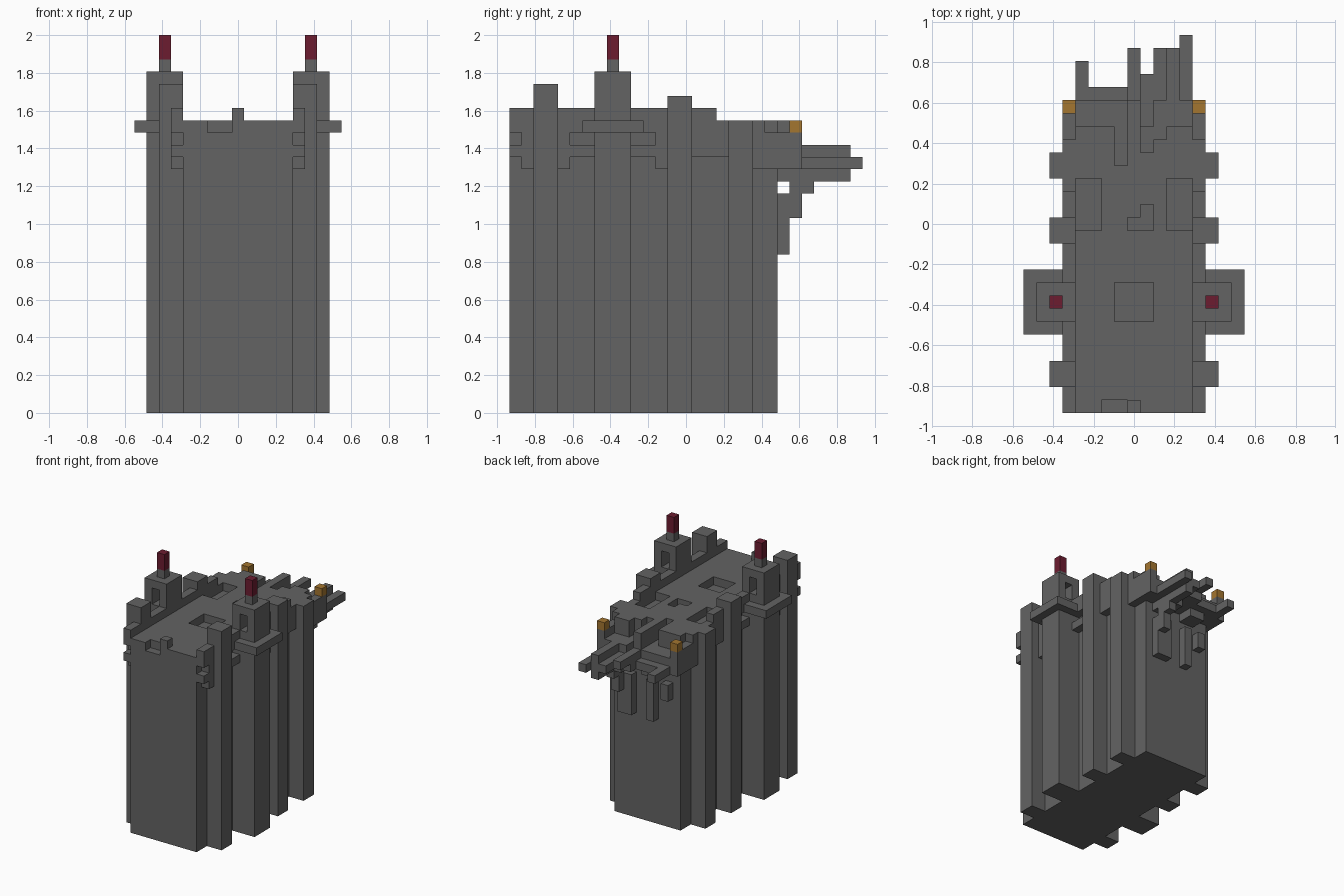
import bpy
import bmesh
from mathutils import Vector

UNIT = 2 / 31                      # edge length of one building block
CENTRE = Vector((8.5, 14.5, 0))    # middle of the block grid
WIDTH = 17

cube = bpy.data.objects.get("Cube")
if cube:
    bpy.data.objects.remove(cube)


def material(name, colour):
    mat = bpy.data.materials.new(name)
    mat.use_nodes = True
    mat.diffuse_color = (*colour, 1)
    shader = mat.node_tree.nodes["Principled BSDF"]
    shader.inputs["Base Color"].default_value = (*colour, 1)
    shader.inputs["Roughness"].default_value = 0.9
    return mat


stone = material("stone grey", (0.125, 0.125, 0.125))
crimson = material("banner crimson", (0.15, 0.012, 0.03))
gold = material("lantern gold", (0.37, 0.18, 0.03))


def cells(box):
    """All grid cells in a box given as x, y and z ranges."""
    (x0, x1), (y0, y1), (z0, z1) = box
    return {(x, y, z) for x in range(x0, x1)
            for y in range(y0, y1) for z in range(z0, z1)}


def build(name, boxes, cuts=(), mat=stone, flip=False):
    """Join boxes, remove the cuts, and skin the outside with flat faces."""
    solid = set().union(*map(cells, boxes)).difference(*map(cells, cuts))
    if flip:
        solid = {(WIDTH - 1 - x, y, z) for x, y, z in solid}
    bm = bmesh.new()
    corners = {}

    def corner(point):
        key = tuple(round(c) for c in point)
        if key not in corners:
            corners[key] = bm.verts.new((Vector(key) - CENTRE) * UNIT)
        return corners[key]

    for cell in solid:
        base = Vector(cell)
        for axis in range(3):
            u, v, n = (Vector([float(a == (axis + s) % 3) for a in range(3)])
                       for s in (1, 2, 0))
            for side in (0, 1):
                step = n if side else -n
                if tuple(round(c) for c in base + step) in solid:
                    continue
                o = base + n * side
                loop = [o, o + u, o + u + v, o + v]
                if not side:
                    loop.reverse()
                bm.faces.new([corner(p) for p in loop])
    bmesh.ops.dissolve_limit(bm, angle_limit=0.01, verts=bm.verts, edges=bm.edges)
    mesh = bpy.data.meshes.new(name)
    bm.to_mesh(mesh)
    bm.free()
    mesh.materials.append(mat)
    obj = bpy.data.objects.new(name, mesh)
    bpy.context.collection.objects.link(obj)
    return obj


def build_pair(name, boxes, cuts=(), mat=stone):
    build("right_" + name, boxes, cuts, mat)
    build("left_" + name, boxes, cuts, mat, flip=True)


# Main block with sunken hatches, a front notch and a cracked rear edge
build("main_body",
      [((4, 13), (0, 22), (0, 24))],
      cuts=[((7, 10), (7, 10), (23, 24)),
            ((8, 10), (14, 15), (23, 24)),
            ((9, 10), (15, 16), (23, 24)),
            ((4, 6), (14, 18), (23, 24)),
            ((11, 13), (14, 18), (23, 24)),
            ((6, 8), (0, 1), (23, 24)),
            ((7, 8), (19, 22), (22, 24)),
            ((9, 10), (20, 22), (22, 24)),
            ((10, 11), (21, 22), (22, 24))])
build("front_merlon", [((8, 9), (0, 1), (24, 25))])

# Overhanging parapets along both sides, with crumbled slots
build_pair("parapet",
           [((3, 4), (0, 2), (20, 25)),
            ((3, 4), (4, 7), (20, 25)),
            ((3, 4), (10, 13), (20, 25)),
            ((3, 4), (15, 17), (21, 25)),
            ((3, 4), (17, 18), (21, 24)),
            ((3, 4), (20, 24), (20, 23))],
           cuts=[((3, 4), (0, 1), (20, 21)),
                 ((3, 4), (0, 1), (22, 23)),
                 ((3, 4), (5, 7), (20, 21)),
                 ((3, 4), (5, 7), (22, 23)),
                 ((3, 4), (10, 12), (20, 21)),
                 ((3, 4), (10, 12), (22, 23))])
build_pair("parapet_end", [((3, 4), (20, 21), (23, 24))])
build_pair("lantern", [((3, 4), (23, 24), (23, 24))], mat=gold)

# Buttresses, each rising to its own height
for label, start, top in (("front", 2, 27), ("middle", 13, 26), ("rear", 18, 24)):
    build_pair(label + "_buttress", [((2, 4), (start, start + 2), (0, top))])

# Side towers with a window slot, a ledge around them and a banner
tower = ((1, 4), (7, 10), (0, 28))
build_pair("tower", [tower], cuts=[((2, 3), (7, 10), (25, 27))])
build_pair("tower_ledge", [((0, 3), (6, 11), (23, 24))], cuts=[tower])
build_pair("banner_pole", [((2, 3), (8, 9), (28, 29))])
build_pair("banner", [((2, 3), (8, 9), (29, 31))], mat=crimson)

# Broken floor reaching out behind the body
build("broken_floor",
      [((4, 8), (22, 24), (20, 22)),
       ((4, 8), (24, 25), (20, 21)),
       ((6, 8), (22, 24), (19, 20)),
       ((4, 5), (25, 27), (20, 21)),
       ((8, 9), (22, 24), (20, 24)),
       ((8, 9), (24, 28), (21, 22)),
       ((8, 10), (22, 26), (20, 21)),
       ((10, 13), (22, 24), (20, 22)),
       ((10, 12), (24, 28), (20, 21)),
       ((11, 12), (24, 28), (19, 22)),
       ((12, 13), (22, 29), (20, 21)),
       ((10, 12), (22, 25), (19, 20)),
       ((11, 12), (23, 25), (18, 19))])

# Rubble still clinging to the rear wall
build("rear_rubble",
      [((10, 12), (22, 23), (13, 18)),
       ((11, 12), (23, 24), (16, 18)),
       ((7, 8), (22, 23), (13, 18)),
       ((5, 6), (22, 23), (16, 18))])
